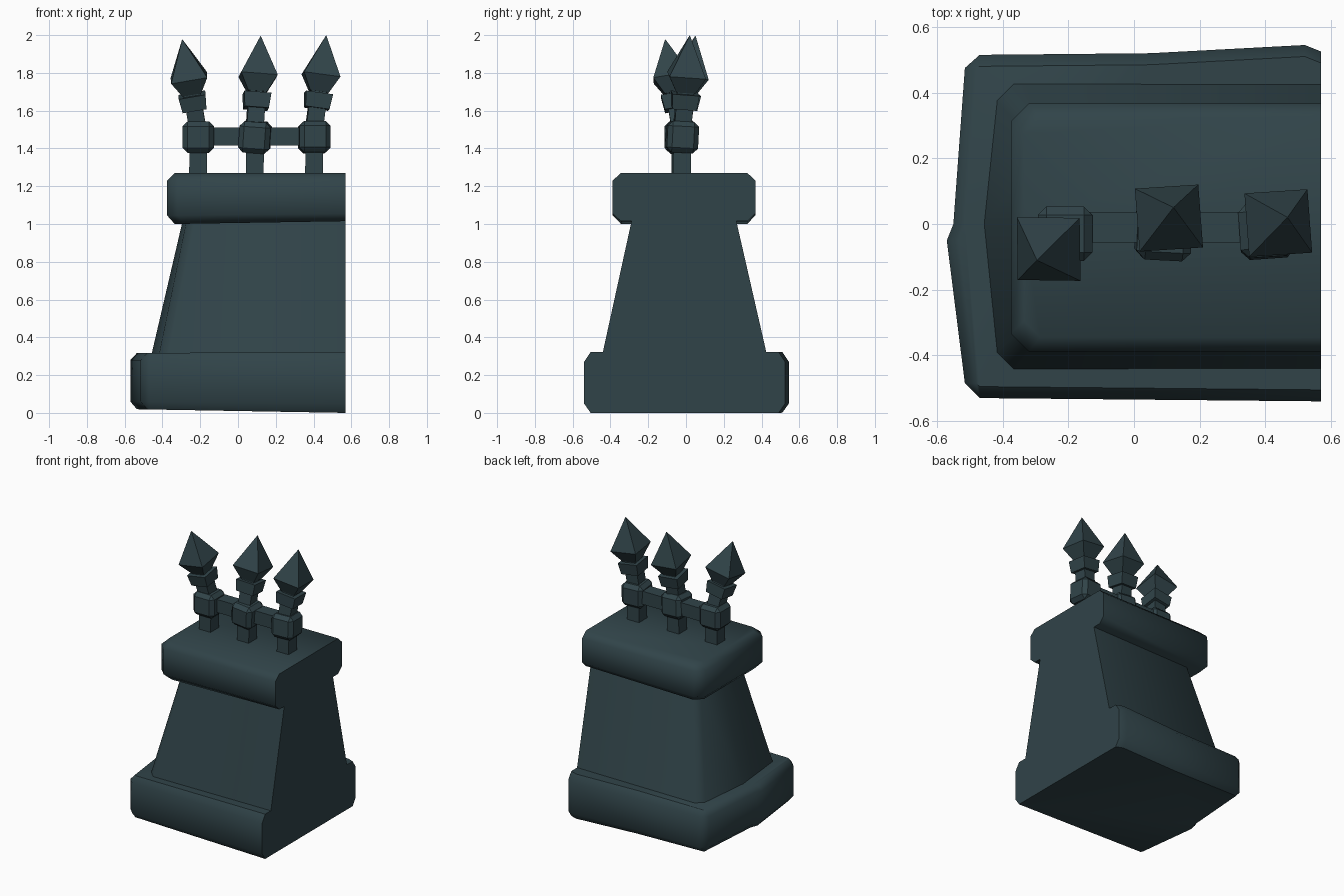
import bpy, bmesh, math
from mathutils import Vector, Matrix

if "Cube" in bpy.data.objects:
    bpy.data.objects.remove(bpy.data.objects["Cube"])

mat = bpy.data.materials.new("dark slate teal")
mat.diffuse_color = (0.03, 0.057, 0.066, 1)
mat.use_nodes = True
mat.node_tree.nodes["Principled BSDF"].inputs["Base Color"].default_value = mat.diffuse_color
XR = 0.57  # flat cut end of the wall


def loft(name, rings, smooth=False):
    """Closed skin through rings of equal point count."""
    bm = bmesh.new()
    vs = [[bm.verts.new(p) for p in r] for r in rings]
    n = len(vs[0])
    for a, b in zip(vs, vs[1:]):
        for i in range(n):
            j = (i + 1) % n
            bm.faces.new((a[i], a[j], b[j], b[i]))
    bm.faces.new(vs[0][::-1])
    bm.faces.new(vs[-1])
    bmesh.ops.recalc_face_normals(bm, faces=bm.faces)
    for f in bm.faces:
        f.smooth = smooth
    me = bpy.data.meshes.new(name)
    bm.to_mesh(me)
    bm.free()
    if smooth:
        me.set_sharp_from_angle(angle=math.radians(50))
    me.materials.append(mat)
    ob = bpy.data.objects.new(name, me)
    bpy.context.collection.objects.link(ob)
    return ob


def plan(z, x, y0, y1, c, bulge=0.0, mid=0.0, z_right=None):
    """Plan outline: chamfered left corners, bulged left end, cut right end."""
    pts = [(XR, y0), (x + c, y0), (x, y0 + c), (x - bulge, mid),
           (x, y1 - c), (x + c, y1), (XR, y1)]
    zr = z if z_right is None else z_right
    return [(px, py, z + (zr - z) * (px - x) / (XR - x)) for px, py in pts]


# base plinth, slightly worn: far edge flares and left end comes to a blunt point
def base_ring(z, d, zr):
    pts = [(XR, -0.54 + d), (-0.47, -0.53 + d), (-0.515 + d, -0.485), (-0.57 + d, -0.05),
           (-0.55 + d, 0.0), (-0.515 + d, 0.475), (-0.47, 0.515 - d), (0.05, 0.52 - d),
           (0.52, 0.545 - d), (XR, 0.525 - d)]
    return [(x, y, z + (zr - z) * (x + 0.57) / 1.14) for x, y in pts]


loft("base_plinth", [base_ring(0.02, 0.035, 0.0), base_ring(0.06, 0, 0.05),
                     base_ring(0.28, 0, 0.27), base_ring(0.317, 0.035, 0.322)], True)

# tapering wall body
loft("wall_body", [plan(0.30, -0.42, -0.445, 0.43, 0.05, 0.04),
                   plan(1.03, -0.27, -0.285, 0.263, 0.045, 0.02)], True)

# cap stone
loft("cap_stone", [plan(1.00, -0.335, -0.345, 0.325, 0.05, z_right=1.015),
                   plan(1.045, -0.375, -0.388, 0.367, 0.055, z_right=1.055),
                   plan(1.23, -0.375, -0.388, 0.367, 0.055),
                   plan(1.27, -0.335, -0.345, 0.325, 0.05)], True)


def square(c, h, m):
    return [Vector(c) + m @ Vector((sx * h, sy * h, 0))
            for sx, sy in ((-1, -1), (1, -1), (1, 1), (-1, 1))]


# fence posts: foot, bevelled knot, leaning neck with collar and spear head
POSTS = [((-0.212, -0.03), (-0.295, -0.11, 1.977), 0, (0, 0, 0)),
         ((0.088, -0.025), (0.12, 0.05, 1.995), 4, (3, 4, -3)),
         ((0.402, -0.02), (0.467, 0.02, 1.998), 4, (-3, 0, 4))]
for n, ((px, py), tip, spin, knot_rot) in enumerate(POSTS, 1):
    one = Matrix.Identity(3)
    loft(f"post_foot_{n}", [square((px, py, 1.25), 0.047, one),
                            square((px + 0.003, py, 1.42), 0.047, one)])
    k, b = 0.083, 0.026
    knot = loft(f"post_knot_{n}", [square((0, 0, z), h, one) for z, h in
                ((-k, k), (k, k))])
    bm = bmesh.new()
    bm.from_mesh(knot.data)
    bmesh.ops.bevel(bm, geom=bm.edges[:], offset=b, segments=1, affect='EDGES')
    bm.to_mesh(knot.data)
    bm.free()
    knot.location = (px + 0.002, py, 1.46)
    knot.rotation_euler = [math.radians(a) for a in knot_rot]

    start = Vector((px, py, 1.50))
    axis = Vector(tip) - start
    m = (Vector((0, 0, 1)).rotation_difference(axis).to_matrix()
         @ Matrix.Rotation(math.radians(spin), 3, 'Z'))

    def at(t):
        return start + axis * t

    loft(f"post_neck_{n}", [square(at(0.0), 0.045, m), square(at(0.45), 0.045, m)])
    loft(f"post_collar_{n}", [square(at(0.225), 0.064, m), square(at(0.385), 0.072, m)])
    loft(f"spear_head_{n}", [square(at(0.40), 0.05, m), square(at(0.575), 0.097, m),
                             square(at(1.0), 0.001, m)])

# rails between the knots
for n, (a, b) in enumerate(zip(POSTS, POSTS[1:]), 1):
    rings = [[(x, y + sy * 0.047, 1.463 + sz * 0.047)
              for sy, sz in ((-1, -1), (1, -1), (1, 1), (-1, 1))]
             for x, y in ((a[0][0], -0.01), (b[0][0], -0.01))]
    loft(f"rail_{n}", rings)
